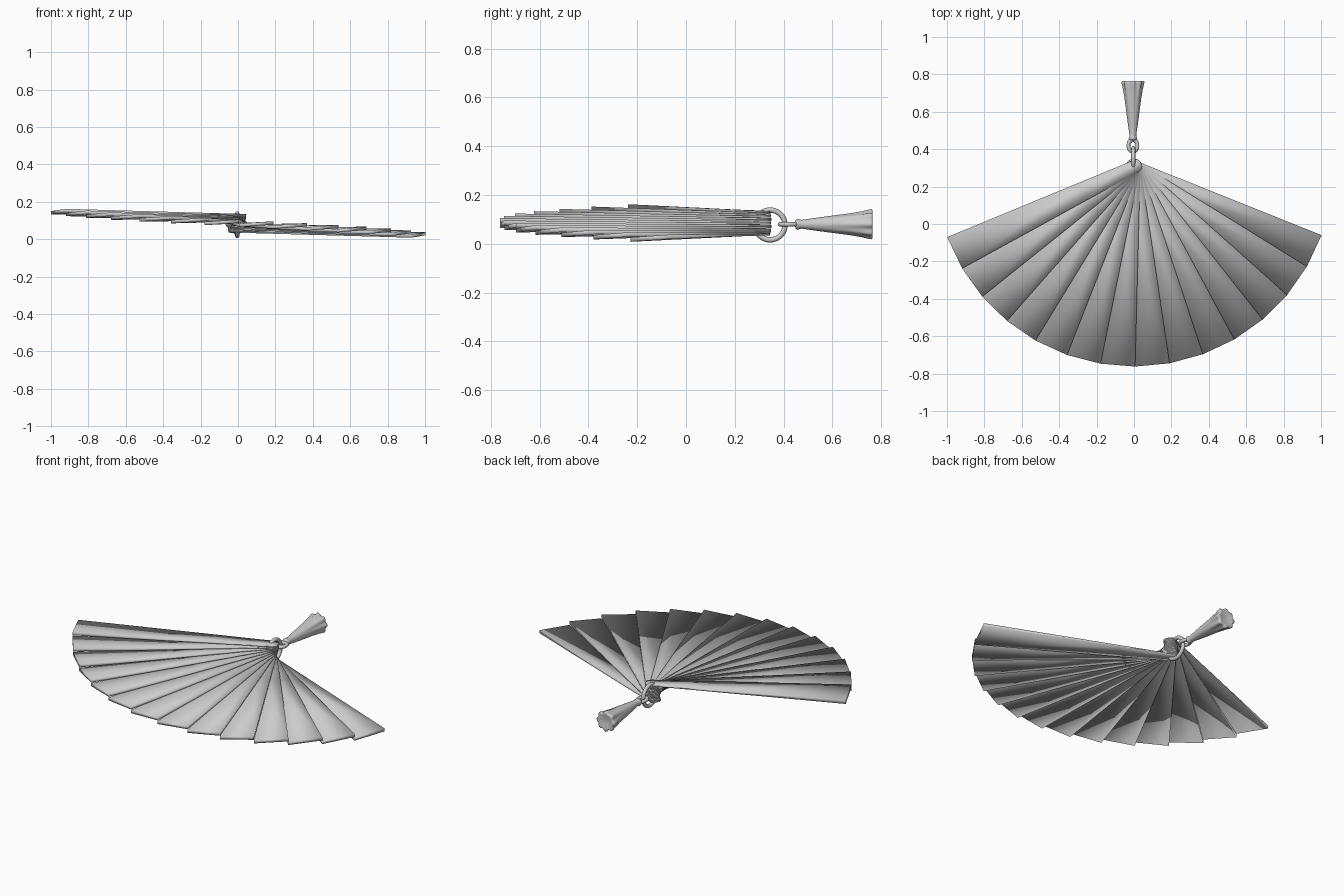
import bpy, bmesh, math
from mathutils import Matrix

if "Cube" in bpy.data.objects:
    bpy.data.objects.remove(bpy.data.objects["Cube"])

PIVOT_Y = 0.305
BLADES = 14
STEP = math.radians(139.4 / BLADES)
START = math.radians(200.6)


def finish(bm, name):
    # fully smooth shading, as the slats shade softly over their edges
    bmesh.ops.recalc_face_normals(bm, faces=bm.faces)
    for f in bm.faces:
        f.smooth = True
    mesh = bpy.data.meshes.new(name)
    bm.to_mesh(mesh)
    bm.free()
    ob = bpy.data.objects.new(name, mesh)
    bpy.context.collection.objects.link(ob)


def loft(bm, rows):
    # skin closed rings of vertices and cap both ends
    n = len(rows[0])
    for p, q in zip(rows, rows[1:]):
        for k in range(n):
            m = (k + 1) % n
            bm.faces.new((p[k], p[m], q[m], q[k]))
    bm.faces.new(rows[0])
    bm.faces.new(rows[-1])


def blade(i):
    # one thin, slightly tilted slat running outward from the pivot
    bm = bmesh.new()
    side = 0.5 - i / (BLADES - 1)          # +0.5 top blade .. -0.5 bottom blade
    ang = START + (i + 0.5) * STEP
    stations = [(-0.042, 0.016), (-0.034, 0.027), (-0.015, 0.034), (0.05, 0.037),
                (0.3, 0.051), (1.063, 0.093)]
    rows = []
    for r, w in stations:
        f = max(r, 0) / 1.063
        z = 0.085 + side * (0.094 + 0.03 * f)
        tilt = 0.006 * f
        t = 0.0033 + 0.0057 * f
        corners = [(-w, -tilt + t), (w, tilt + t), (w, tilt - t), (-w, -tilt - t)]
        rows.append([bm.verts.new((r, y, z + h)) for y, h in corners])
    loft(bm, rows)
    bm.transform(Matrix.Translation((0, PIVOT_Y, 0)) @ Matrix.Rotation(ang, 4, 'Z'))
    finish(bm, f"fan_blade_{i + 1:02d}")


def ring(name, loc, rot, major, minor, scale=(1, 1, 1)):
    bpy.ops.mesh.primitive_torus_add(location=loc, rotation=rot, major_radius=major,
                                     minor_radius=minor, major_segments=36, minor_segments=12)
    ob = bpy.context.object
    ob.name = name
    ob.scale = scale
    bpy.ops.object.shade_smooth()


for i in range(BLADES):
    blade(i)

# ring through the blades, and the small loop linked to it
ring("binding_ring", (-0.004, 0.345, 0.077), (0, math.pi / 2, 0), 0.061, 0.011)
ring("tassel_loop", (-0.006, 0.42, 0.08), (0, 0, 0), 0.024, 0.010, (1, 1.3, 1))

# tassel: lathed profile (distance along y, radius, fluting amount)
profile = [(0.447, 0.008, 0), (0.45, 0.018, 0), (0.458, 0.023, 0), (0.467, 0.019, 0),
           (0.475, 0.018, 0), (0.53, 0.026, 0), (0.6, 0.035, 0.01), (0.67, 0.043, 0.03),
           (0.72, 0.050, 0.06), (0.75, 0.055, 0.09), (0.76, 0.056, 0.1), (0.765, 0.052, 0.09),
           (0.765, 0.042, 0.06), (0.758, 0.02, 0.0)]
SEG = 48
bm = bmesh.new()
rows = []
for y, r, flute in profile:
    row = []
    for k in range(SEG):
        a = 2 * math.pi * k / SEG
        rr = r * (1 + flute * math.cos(8 * a))
        row.append(bm.verts.new((-0.006 + rr * math.cos(a), y, 0.08 + rr * math.sin(a))))
    rows.append(row)
loft(bm, rows)
finish(bm, "tassel")
